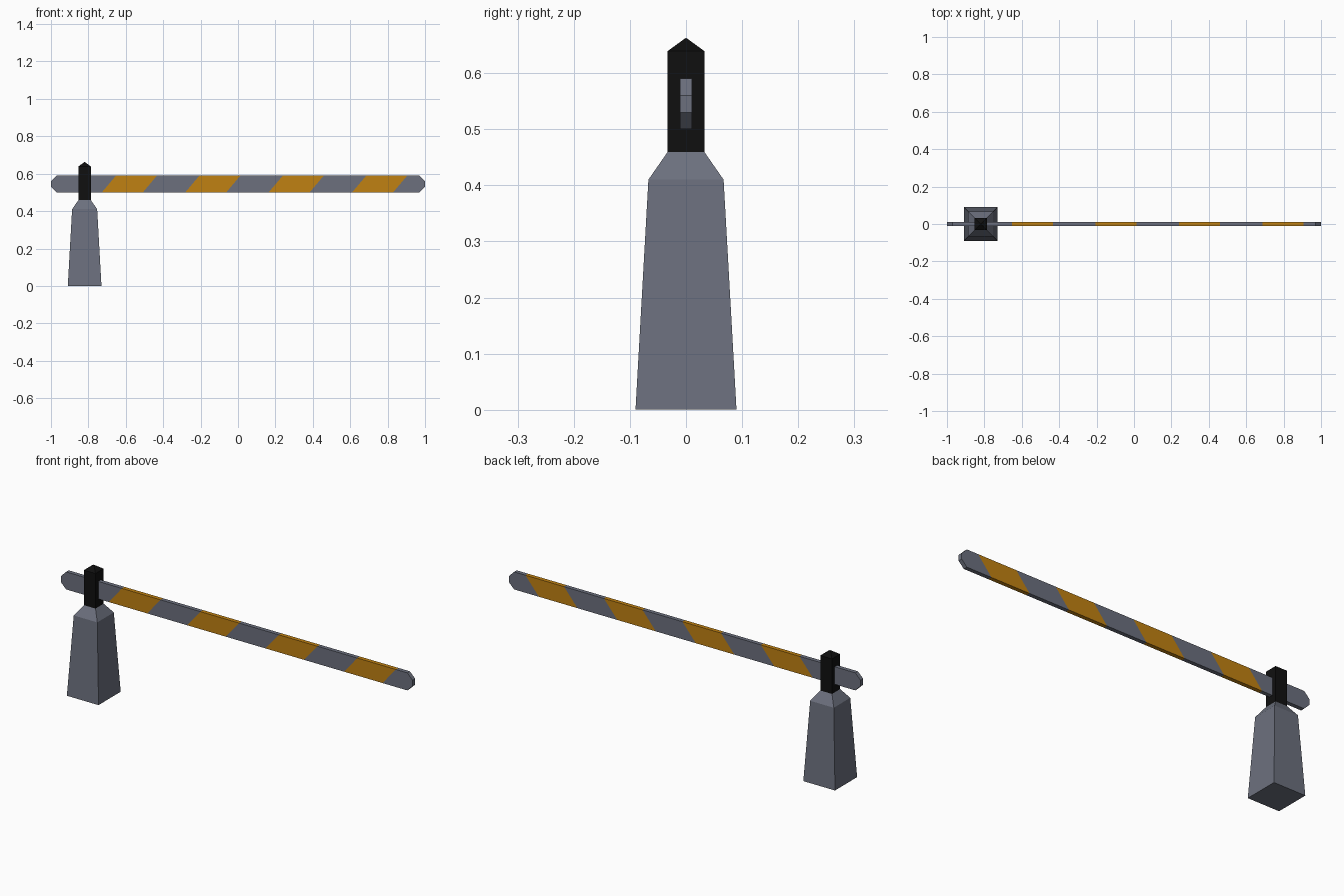
import bpy, bmesh
from mathutils import Vector

if "Cube" in bpy.data.objects:
    bpy.data.objects.remove(bpy.data.objects["Cube"])


def material(name, rgb):
    m = bpy.data.materials.new(name)
    m.diffuse_color = (*rgb, 1)
    m.use_nodes = True
    m.node_tree.nodes["Principled BSDF"].inputs["Base Color"].default_value = m.diffuse_color
    return m


GREY = material("slate grey", (0.15, 0.163, 0.208))
ORANGE = material("amber orange", (0.53, 0.22, 0.006))
BLACK = material("black", (0.005, 0.005, 0.005))


def finish(name, bm, *mats):
    bmesh.ops.recalc_face_normals(bm, faces=bm.faces)
    me = bpy.data.meshes.new(name)
    bm.to_mesh(me)
    bm.free()
    for m in mats:
        me.materials.append(m)
    ob = bpy.data.objects.new(name, me)
    bpy.context.collection.objects.link(ob)
    return ob


def square_tower(name, cx, levels, mat, apex=None):
    """Stack of square rings (half width, z), closed flat or with a point."""
    bm = bmesh.new()
    rings = [[bm.verts.new((cx + sx * h, sy * h, z))
              for sx, sy in ((-1, -1), (1, -1), (1, 1), (-1, 1))]
             for h, z in levels]
    for a, b in zip(rings, rings[1:]):
        for i in range(4):
            j = (i + 1) % 4
            bm.faces.new((a[i], a[j], b[j], b[i]))
    bm.faces.new(rings[0][::-1])
    if apex is None:
        bm.faces.new(rings[-1])
    else:
        tip = bm.verts.new((cx, 0, apex))
        for i in range(4):
            bm.faces.new((rings[-1][i], rings[-1][(i + 1) % 4], tip))
    return finish(name, bm, mat)


POST_X = -0.82

# Tapered pedestal with sloped shoulders
square_tower("pedestal", POST_X, [(0.09, 0), (0.067, 0.41), (0.033, 0.459)], GREY)
# Pointed bracket holding the arm
square_tower("arm_bracket", POST_X, [(0.033, 0.459), (0.033, 0.639)], BLACK, apex=0.663)

# Barrier arm: flat bar with chamfered ends
Z0, Z1, HALF_Y, CH = 0.50, 0.59, 0.0105, 0.03
outline = [(-1 + CH, Z0), (1 - CH, Z0), (1, Z0 + CH), (1, Z1 - CH),
           (1 - CH, Z1), (-1 + CH, Z1), (-1, Z1 - CH), (-1, Z0 + CH)]
bm = bmesh.new()
face = bm.faces.new([bm.verts.new((x, -HALF_Y, z)) for x, z in outline])
ext = bmesh.ops.extrude_face_region(bm, geom=[face])
bmesh.ops.translate(bm, vec=(0, 2 * HALF_Y, 0),
                    verts=[g for g in ext["geom"] if isinstance(g, bmesh.types.BMVert)])

# Slanted stripes cut right through the arm
SLANT = 0.076 / (Z1 - Z0)
START, PERIOD, WIDTH = -0.728, 0.446, 0.219
starts = [START + i * PERIOD for i in range(4)]
for s in starts:
    for x in (s, s + WIDTH):
        bmesh.ops.bisect_plane(bm, geom=bm.verts[:] + bm.edges[:] + bm.faces[:],
                               plane_co=Vector((x, 0, Z0)),
                               plane_no=Vector((1, 0, -SLANT)))
for f in bm.faces:
    c = f.calc_center_median()
    u = c.x - SLANT * (c.z - Z0)
    f.material_index = int(any(s < u < s + WIDTH for s in starts))
finish("barrier_arm", bm, GREY, ORANGE)
